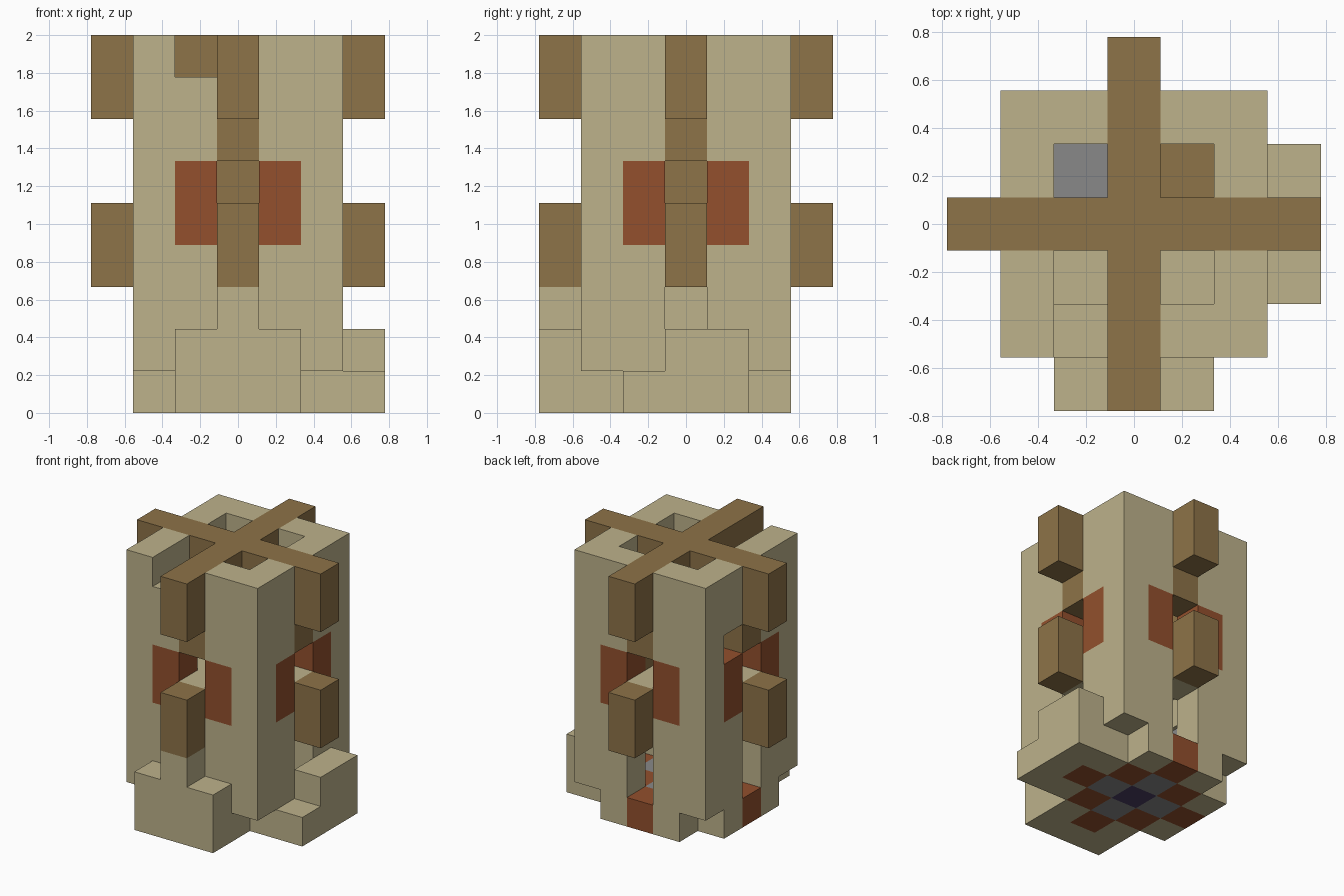
import bpy
import bmesh
from mathutils import Vector

cube = bpy.data.objects.get("Cube")
if cube:
    bpy.data.objects.remove(cube, do_unlink=True)

U = 2 / 9  # edge of one building block


def linear(c):
    c /= 255
    return c / 12.92 if c <= 0.04045 else ((c + 0.055) / 1.055) ** 2.4


def material(name, r, g, b):
    m = bpy.data.materials.new(name)
    m.use_nodes = True
    col = (linear(r), linear(g), linear(b), 1)
    m.diffuse_color = col
    m.node_tree.nodes["Principled BSDF"].inputs["Base Color"].default_value = col
    return m


SAND = material("sandstone", 189, 178, 139)
WOOD = material("brown_wood", 141, 115, 72)
RUST = material("rust_clay", 147, 80, 45)
GREY = material("grey_stone", 136, 136, 136)
DARK = material("dark_purple", 74, 62, 98)

cells = {}   # block position -> part name
colours = {}  # part name -> material


def fill(part, mat, xs, ys, zs):
    """Fill an inclusive range of blocks, replacing what was there."""
    colours[part] = mat
    for x in range(xs[0], xs[1] + 1):
        for y in range(ys[0], ys[1] + 1):
            for z in range(zs[0], zs[1] + 1):
                cells[x, y, z] = part


def carve(xs, ys, zs):
    for x in range(xs[0], xs[1] + 1):
        for y in range(ys[0], ys[1] + 1):
            for z in range(zs[0], zs[1] + 1):
                cells.pop((x, y, z), None)


SIDES = ((1, 0), (-1, 0), (0, 1), (0, -1))

# Hollow tower with a middle floor and a centre post
fill("tower_walls", SAND, (-2, 2), (-2, 2), (0, 8))
carve((-1, 1), (-1, 1), (1, 8))
fill("middle_floor", SAND, (-1, 1), (-1, 1), (4, 4))
fill("lower_post", SAND, (0, 0), (0, 0), (1, 3))
fill("upper_post", WOOD, (0, 0), (0, 0), (5, 8))
carve((-1, -1), (1, 1), (4, 4))
fill("stone_block", GREY, (-1, -1), (1, 1), (1, 1))
fill("wood_block", WOOD, (1, 1), (1, 1), (5, 5))

# Corners cut away at the foot
for x in (-2, 2):
    for y in (-2, 2):
        carve((x, x), (y, y), (0, 0))

# Patterned base floor
for x in (-1, 1):
    for y in (-1, 1):
        fill("base_tiles", RUST, (x, x), (y, y), (0, 0))
fill("base_centre", DARK, (0, 0), (0, 0), (0, 0))

for dx, dy in SIDES:
    def spot(d, s=0):
        """Block range at distance d along this side, shifted s sideways."""
        x, y = dx * d - dy * s, dy * d + dx * s
        return (x, x), (y, y)

    fill("base_stones", GREY, *spot(1), (0, 0))
    fill("thresholds", RUST, *spot(2), (0, 0))
    # Doorway below and window above
    carve(*spot(2), (1, 2))
    carve(*spot(2), (5, 5))
    # Wooden lintel, roof cross and hanging beam ends
    fill("lintels", WOOD, *spot(2), (6, 7))
    fill("roof_cross", WOOD, *spot(1), (8, 8))
    fill("roof_cross", WOOD, *spot(2), (8, 8))
    fill("upper_beam_ends", WOOD, *spot(3), (7, 8))
    fill("lower_beam_ends", WOOD, *spot(3), (3, 4))
    # Clay panels beside each window
    for s in (-1, 1):
        fill("window_panels", RUST, *spot(2, s), (4, 5))

# Front porch and stepped block on the left side
fill("front_porch", SAND, (-1, 1), (-3, -3), (0, 1))
fill("front_porch", SAND, (0, 0), (-3, -2), (2, 2))
fill("side_step", SAND, (3, 3), (-1, 1), (0, 0))
fill("side_step", SAND, (3, 3), (0, 1), (1, 1))

# Broken-out blocks
carve((-1, -1), (-2, -2), (8, 8))
carve((-2, -2), (1, 1), (6, 6))

# Turn each part into a mesh of its exposed faces
NORMALS = [Vector(n) for n in ((1, 0, 0), (-1, 0, 0), (0, 1, 0),
                               (0, -1, 0), (0, 0, 1), (0, 0, -1))]
for part, mat in colours.items():
    bm = bmesh.new()
    for pos, owner in cells.items():
        if owner != part:
            continue
        centre = Vector(pos) + Vector((0, 0, 0.5))
        for n in NORMALS:
            if tuple(int(v) for v in Vector(pos) + n) in cells:
                continue
            a = Vector((n.y, n.z, n.x)) / 2
            b = n.cross(a)
            mid = centre + n / 2
            corners = (mid - a - b, mid + a - b, mid + a + b, mid - a + b)
            bm.faces.new([bm.verts.new(c * U) for c in corners])
    bmesh.ops.remove_doubles(bm, verts=bm.verts, dist=0.001)
    if bm.faces:
        mesh = bpy.data.meshes.new(part)
        bm.to_mesh(mesh)
        mesh.materials.append(mat)
        bpy.context.collection.objects.link(bpy.data.objects.new(part, mesh))
    bm.free()
